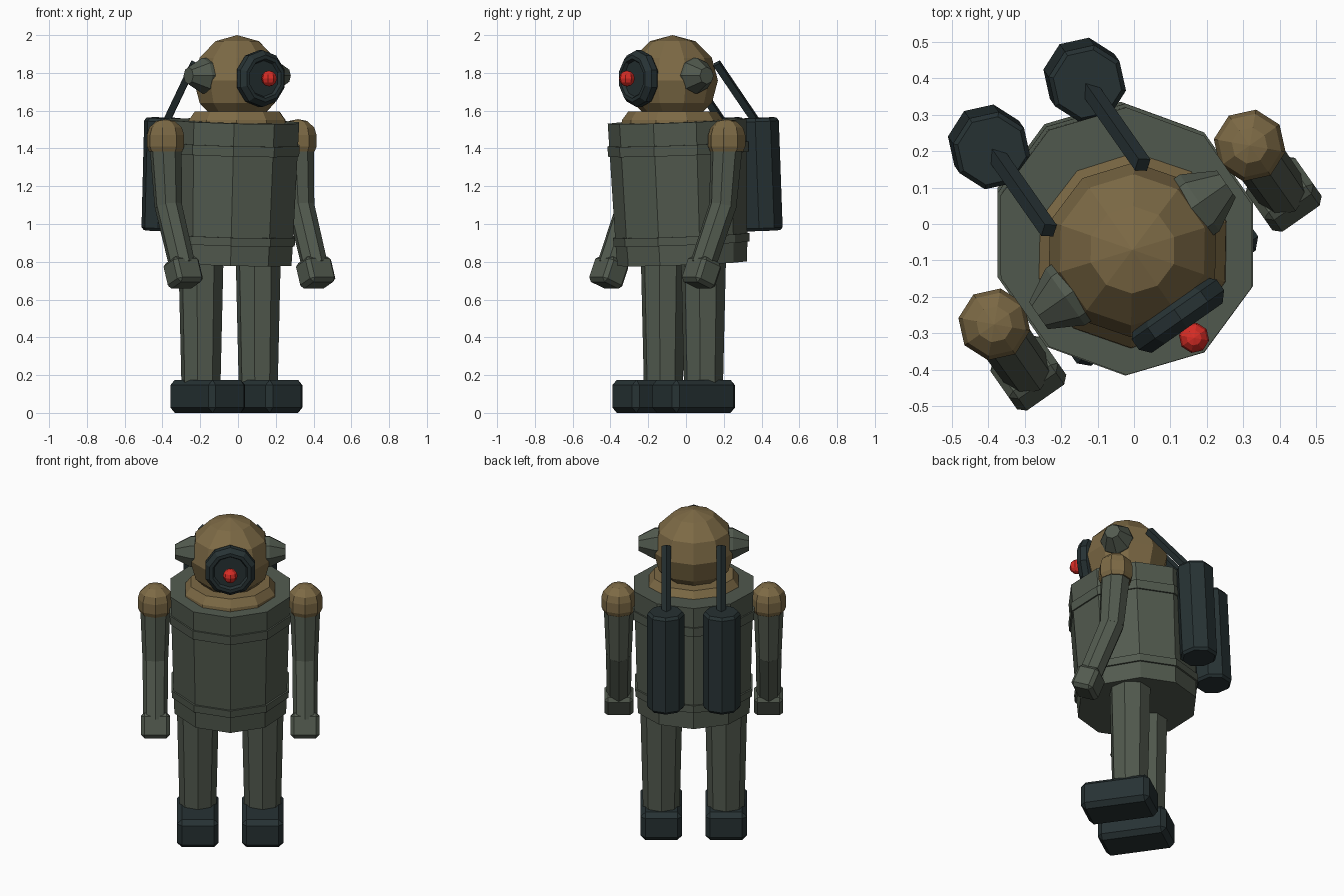
import bpy, bmesh
from math import sin, cos, pi, radians, atan2
from mathutils import Matrix, Vector

if "Cube" in bpy.data.objects:
    bpy.data.objects.remove(bpy.data.objects["Cube"], do_unlink=True)

# The whole figure is turned on its spot
ROOT = Matrix.Translation((-0.033, -0.03, 0)) @ Matrix.Rotation(radians(35), 4, 'Z')
LEAN = radians(2.5)


def material(name, rgb):
    m = bpy.data.materials.new(name)
    m.use_nodes = True
    col = (*rgb, 1)
    m.diffuse_color = col
    bsdf = next(n for n in m.node_tree.nodes if n.type == 'BSDF_PRINCIPLED')
    bsdf.inputs["Base Color"].default_value = col
    return m


STEEL = material("grey_green_steel", (0.084, 0.102, 0.077))
BRONZE = material("bronze", (0.205, 0.144, 0.06))
DARK = material("dark_slate", (0.02, 0.032, 0.034))
RED = material("red_eye", (0.69, 0.026, 0.019))


def finish(name, bm, mat, place):
    bm.transform(ROOT @ place)
    bmesh.ops.recalc_face_normals(bm, faces=bm.faces)
    mesh = bpy.data.meshes.new(name)
    bm.to_mesh(mesh)
    bm.free()
    mesh.materials.append(mat)
    ob = bpy.data.objects.new(name, mesh)
    bpy.context.scene.collection.objects.link(ob)
    return ob


def lathe(name, profile, sides, mat, place=Matrix(), depth=1.0):
    """Turn (radius, height) points around z; radius 0 closes to a point."""
    bm = bmesh.new()
    rings = []
    for r, z in profile:
        count = sides if r > 0 else 1
        rings.append([bm.verts.new((-r * sin(2 * pi * i / sides),
                                    r * depth * cos(2 * pi * i / sides), z))
                      for i in range(count)])
    for a, b in zip(rings, rings[1:]):
        for i in range(sides):
            j = (i + 1) % sides
            quad = [a[i % len(a)], a[j % len(a)], b[j % len(b)], b[i % len(b)]]
            bm.faces.new(list(dict.fromkeys(quad)))
    for ring in (rings[0], rings[-1]):
        if len(ring) > 1:
            bm.faces.new(ring)
    return finish(name, bm, mat, place)


def tube(name, start, end, r0, r1, sides, mat):
    """Tapered tube between two points that share the same x."""
    a, d = Vector(start), Vector(end) - Vector(start)
    place = Matrix.Translation(a) @ Matrix.Rotation(atan2(-d.y, d.z), 4, 'X')
    return lathe(name, [(r0, 0), (r1, d.length)], sides, mat, place)


def block(name, size, centre, bevel, mat, tilt=0):
    bm = bmesh.new()
    bmesh.ops.create_cube(bm, size=1)
    bmesh.ops.scale(bm, vec=size, verts=bm.verts)
    bmesh.ops.bevel(bm, geom=bm.edges[:], offset=bevel, segments=1,
                    affect='EDGES', profile=0.5)
    place = Matrix.Translation(centre) @ Matrix.Rotation(tilt, 4, 'X')
    return finish(name, bm, mat, place)


def ball(radius, rings=6):
    return [(radius * sin(pi * i / rings) if 0 < i < rings else 0,
             -radius * cos(pi * i / rings)) for i in range(rings + 1)]


# Torso with two raised bands, leaning slightly forward
torso_place = Matrix.Translation((0, 0.012, 0.79)) @ Matrix.Rotation(LEAN, 4, 'X')
lathe("torso", [(0.335, 0), (0.34, 0.11), (0.358, 0.755)], 10, STEEL, torso_place, 1.04)
lathe("waist_band", [(0.35, 0.105), (0.352, 0.15)], 10, STEEL, torso_place, 1.04)
lathe("chest_band", [(0.362, 0.58), (0.364, 0.635)], 10, STEEL, torso_place, 1.04)

# Collar and helmet
neck = Matrix.Translation((0, -0.05, 0))
lathe("collar", [(0.272, 1.52), (0.268, 1.55), (0.235, 1.595)], 10, BRONZE, neck)
lathe("helmet", ball(0.24), 10, BRONZE, Matrix.Translation((0, -0.05, 1.76)))

# Front port with a red eye
port = Matrix.Translation((0, 0, 1.77)) @ Matrix.Rotation(pi / 2, 4, 'X')
lathe("front_port", [(0.13, 0.23), (0.15, 0.25), (0.15, 0.285), (0.125, 0.312),
                     (0.105, 0.312), (0.095, 0.295), (0, 0.295)], 10, DARK, port)
lathe("eye", ball(0.042), 8, RED, Matrix.Translation((0, -0.345, 1.77)))

for side, s in (("left", 1), ("right", -1)):
    # Side fittings on the helmet
    fit = Matrix.Translation((0, -0.05, 1.785)) @ Matrix.Rotation(s * pi / 2, 4, 'Y')
    lathe(side + "_helmet_fitting", [(0.095, 0.19), (0.095, 0.225), (0.045, 0.315)],
          8, STEEL, fit)

    # Back tank and its hose to the helmet
    tank = Matrix.Translation((s * 0.16, 0.42, 0.965)) @ Matrix.Rotation(LEAN, 4, 'X')
    lathe(side + "_tank", [(0.095, 0), (0.108, 0.015), (0.108, 0.58), (0.095, 0.597)],
          8, DARK, tank)
    tube(side + "_hose", (s * 0.157, 0.39, 1.53), (s * 0.157, 0.125, 1.85),
         0.026, 0.026, 4, DARK)

    # Shoulder cap, arm and hand
    x = s * 0.428
    lathe(side + "_shoulder", [(0.09, 1.385), (0.1, 1.41), (0.1, 1.47),
                               (0.088, 1.51), (0.05, 1.545), (0, 1.555)],
          8, BRONZE, Matrix.Translation((x, 0, 0)))
    elbow = (x, -0.025, 1.09)
    tube(side + "_upper_arm", elbow, (x, 0, 1.43), 0.073, 0.087, 8, STEEL)
    tube(side + "_forearm", (x, -0.155, 0.78), (x, -0.02, 1.11), 0.07, 0.073, 8, STEEL)
    block(side + "_hand", (0.165, 0.135, 0.145), (x, -0.163, 0.743), 0.02, STEEL,
          -radians(22))

    # Leg and boot
    x = s * 0.185
    tube(side + "_leg", (x, 0.02, 0.15), (x, 0.02, 0.82), 0.105, 0.121, 8, STEEL)
    block(side + "_boot", (0.238, 0.405, 0.175), (x, -0.043, 0.0875), 0.028, DARK)
